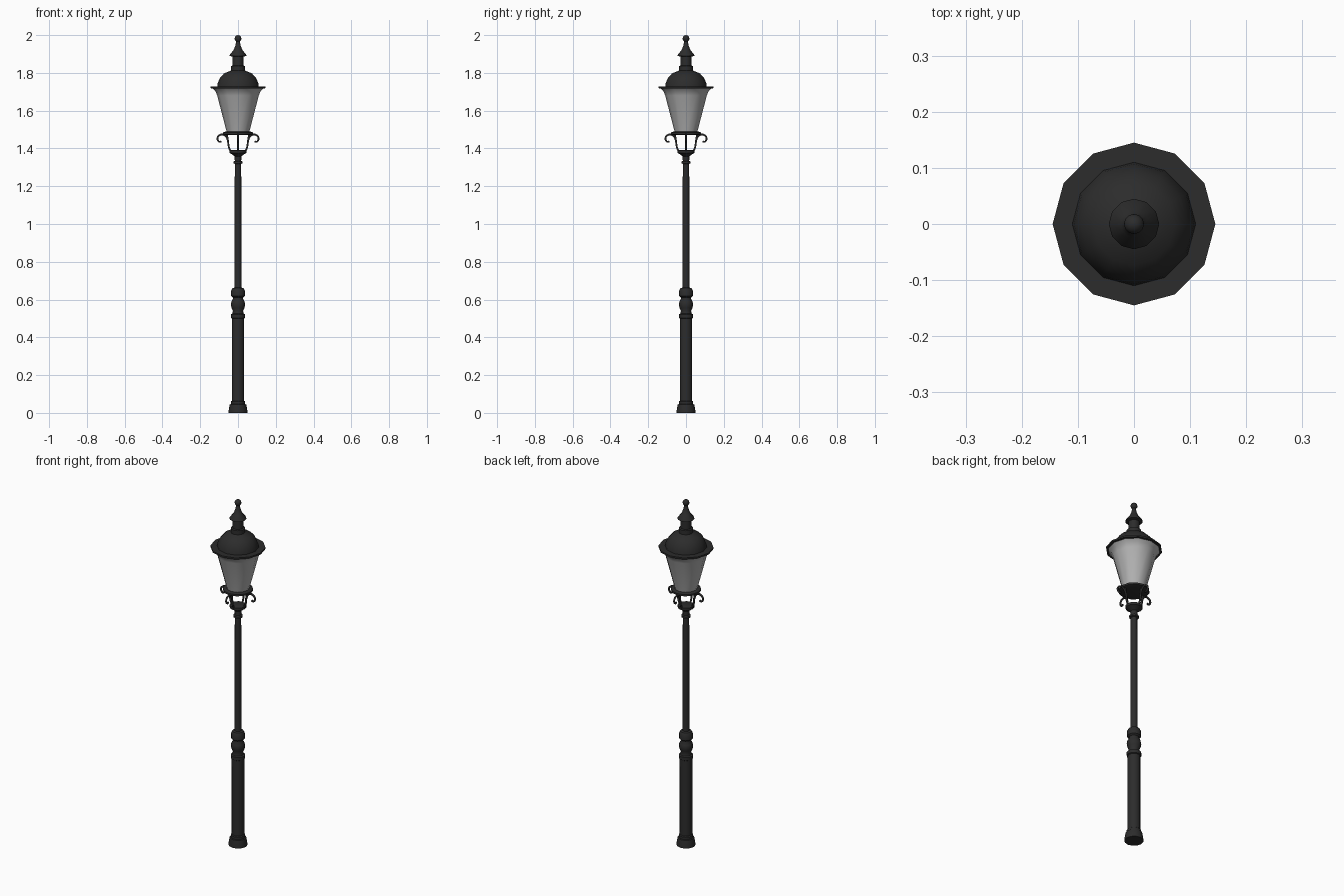
import bpy, bmesh, math

if "Cube" in bpy.data.objects:
    bpy.data.objects.remove(bpy.data.objects["Cube"])

SIDES = 12


def material(name, rgb):
    m = bpy.data.materials.new(name)
    m.diffuse_color = (*rgb, 1)
    m.use_nodes = True
    m.node_tree.nodes["Principled BSDF"].inputs["Base Color"].default_value = m.diffuse_color
    return m


IRON = material("dark_iron", (0.025, 0.025, 0.025))
GLASS = material("frosted_glass", (0.45, 0.45, 0.45))


def finish(obj, mat, angle=40):
    obj.data.materials.append(mat)
    bpy.ops.object.select_all(action='DESELECT')
    obj.select_set(True)
    bpy.context.view_layer.objects.active = obj
    bpy.ops.object.shade_smooth_by_angle(angle=math.radians(angle))


def lathe(name, profile, mat=IRON, caps=True):
    """Revolve (radius, z) points, listed bottom to top, around z."""
    bm = bmesh.new()
    rings = []
    for r, z in profile:
        rings.append([bm.verts.new((r * math.cos(i * math.tau / SIDES),
                                    r * math.sin(i * math.tau / SIDES), z))
                      for i in range(SIDES)])
    for a, b in zip(rings, rings[1:]):
        for i in range(SIDES):
            j = (i + 1) % SIDES
            bm.faces.new((a[i], a[j], b[j], b[i]))
    if caps:
        bm.faces.new(rings[0][::-1])
        bm.faces.new(rings[-1])
    me = bpy.data.meshes.new(name)
    bm.to_mesh(me)
    bm.free()
    obj = bpy.data.objects.new(name, me)
    bpy.context.collection.objects.link(obj)
    finish(obj, mat)
    return obj


# Foot and thick lower column
lathe("base_column", [
    (0.050, 0), (0.050, 0.008), (0.044, 0.044), (0.038, 0.046), (0.038, 0.060),
    (0.033, 0.064), (0.033, 0.500), (0.038, 0.503), (0.038, 0.522), (0.030, 0.526)])

# Turned knobs between column and pole
lathe("turned_knobs", [
    (0.030, 0.526), (0.027, 0.540), (0.034, 0.556), (0.038, 0.572), (0.035, 0.590),
    (0.026, 0.605), (0.027, 0.611), (0.036, 0.618), (0.037, 0.645), (0.030, 0.660),
    (0.018, 0.664)])

# Slim pole with ring and top cup
lathe("pole", [
    (0.019, 0.660), (0.017, 1.318), (0.025, 1.321), (0.025, 1.331), (0.017, 1.334),
    (0.018, 1.358), (0.034, 1.370), (0.044, 1.376), (0.044, 1.390), (0.036, 1.393)])

# Four scrolled brackets carrying the lantern: upright plus outward curl
UPRIGHT = [(0.040, 1.387), (0.048, 1.405), (0.053, 1.440), (0.060, 1.480)]
CURL = [(0.053, 1.440), (0.062, 1.462), (0.078, 1.473), (0.096, 1.471),
        (0.107, 1.460), (0.107, 1.444), (0.098, 1.435), (0.088, 1.438)]
for k in range(4):
    curve = bpy.data.curves.new("bracket", 'CURVE')
    curve.dimensions = '3D'
    curve.bevel_depth = 0.0055
    curve.bevel_resolution = 1
    curve.use_fill_caps = True
    curve.resolution_u = 3
    for path in (UPRIGHT, CURL):
        spline = curve.splines.new('BEZIER')
        spline.bezier_points.add(len(path) - 1)
        for p, (r, z) in zip(spline.bezier_points, path):
            p.co = (r, 0, z)
            p.handle_left_type = p.handle_right_type = 'AUTO'
    bracket = bpy.data.objects.new("bracket_%d" % (k + 1), curve)
    bracket.rotation_euler.z = k * math.pi / 2
    bpy.context.collection.objects.link(bracket)
    curve.materials.append(IRON)

# Lantern floor plate
lathe("lantern_floor", [(0.072, 1.472), (0.080, 1.475), (0.080, 1.485), (0.064, 1.490)])

# Tapered glass, flaring under the rim
lathe("lantern_glass", [
    (0.060, 1.488), (0.110, 1.680), (0.120, 1.704), (0.136, 1.719)], GLASS)

# Roof: rim, dome, chimney and spike
lathe("lantern_roof", [
    (0.136, 1.717), (0.145, 1.719), (0.145, 1.728), (0.110, 1.728), (0.107, 1.747),
    (0.095, 1.775), (0.073, 1.798), (0.038, 1.812), (0.038, 1.836), (0.029, 1.839),
    (0.029, 1.886), (0.045, 1.890), (0.043, 1.897), (0.024, 1.920), (0.014, 1.945),
    (0.008, 1.972)])

# Ball finial
bpy.ops.mesh.primitive_uv_sphere_add(segments=12, ring_count=8, radius=0.018,
                                     location=(0, 0, 1.982))
ball = bpy.context.object
ball.name = "ball_finial"
finish(ball, IRON)
